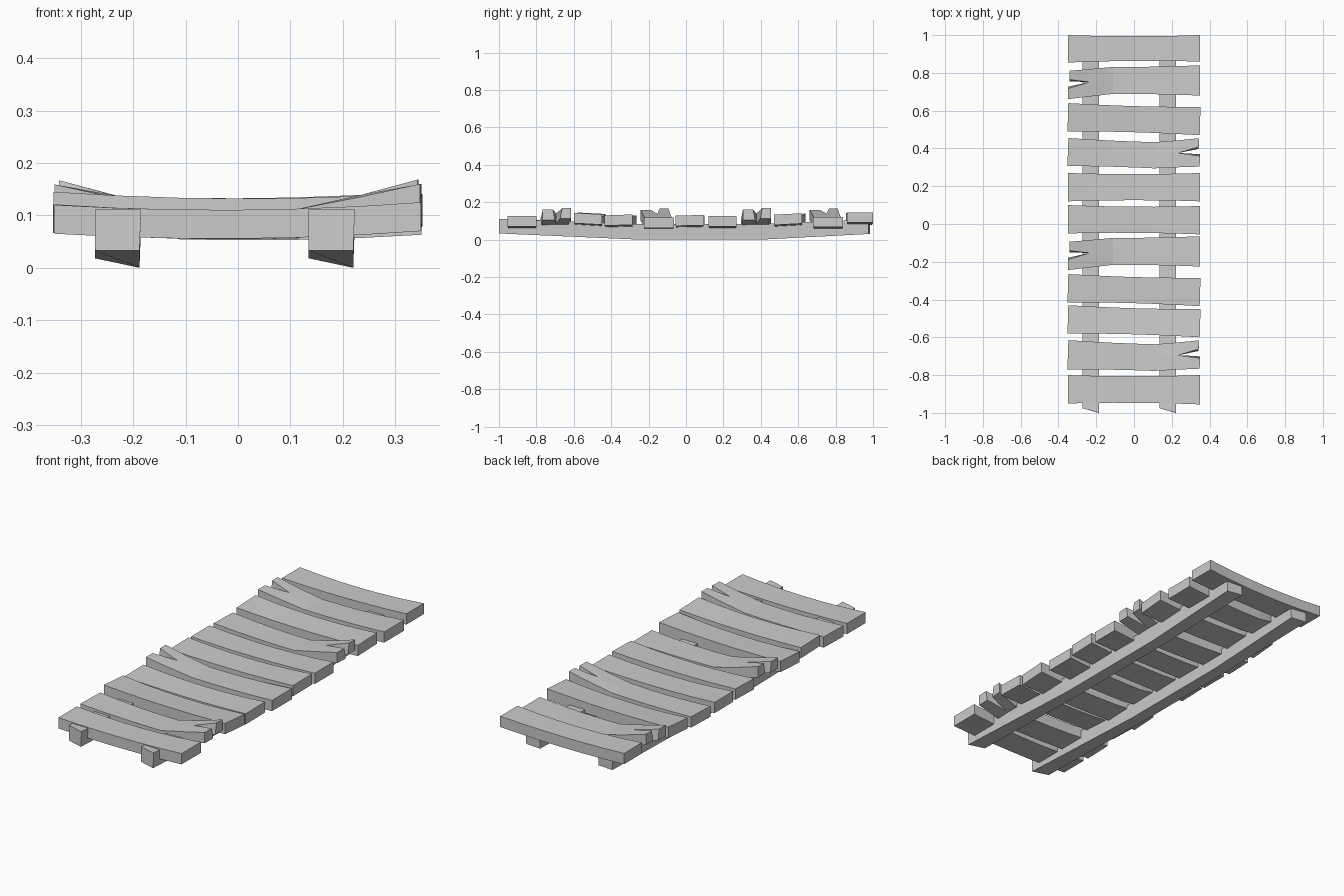
import bpy, bmesh

if "Cube" in bpy.data.objects:
    bpy.data.objects.remove(bpy.data.objects["Cube"])


def finish(name, bm):
    bmesh.ops.remove_doubles(bm, verts=bm.verts, dist=1e-5)
    bmesh.ops.recalc_face_normals(bm, faces=bm.faces)
    me = bpy.data.meshes.new(name)
    bm.to_mesh(me)
    bm.free()
    ob = bpy.data.objects.new(name, me)
    bpy.context.collection.objects.link(ob)


def quad(bm, *pts):
    bm.faces.new([bm.verts.new(p) for p in pts])


XL, XR, THICK, MID = -0.35, 0.35, 0.055, 0.53
STATIONS = [XL, -0.235, -0.11, 0.0, 0.11, 0.235, XR]


def plank(name, left, right, zl, zr, split=0, tilt=0.0):
    """left/right: (y front, y back) at each end; split: -1 left, 1 right."""
    bm = bmesh.new()
    slope = (sum(right) - sum(left)) / 2 / (XR - XL)

    def point(x, v, top, gap):
        t = (x - XL) / (XR - XL)
        belly = 1 - (x / XR) ** 2
        y0 = left[0] + (right[0] - left[0]) * t + 0.006 * belly
        y1 = left[1] + (right[1] - left[1]) * t - 0.006 * belly
        y = y0 + (y1 - y0) * v
        px = x - (y - (y0 + y1) / 2) * slope
        z = zl + (zr - zl) * t - 0.012 * belly + tilt * (v - 0.5)
        z += THICK if top else 0
        # splintered ends lift and bend away
        f = max(0, x * split - 0.11) / 0.24
        if split and f:
            y += f * 0.024 * split
            z += f * (0.046 if v > MID - 0.01 and gap >= 0 else 0.038)
            if x * split > 0.3:
                y += gap * (0.024 if top else 0.014)
                px -= split * 0.008 * (gap > 0)
        return (px, y, z)

    for a, b in zip(STATIONS, STATIONS[1:]):
        prong = split and (a + b) / 2 * split > 0.235
        for v0, v1, g in ((0, MID, -1), (MID, 1, 1)):
            def P(x, v, top):
                inner = abs(v - MID) < 1e-6
                at_end = split and x * split > 0.3
                if not at_end:
                    return point(x, v, top, 1 if inner else g)
                p = point(x, v, top, g)
                if not inner:   # outer edges do not open with the crack
                    p = (p[0], p[1] - g * (0.024 if top else 0.014), p[2])
                return p
            quad(bm, P(a, v0, 1), P(b, v0, 1), P(b, v1, 1), P(a, v1, 1))
            quad(bm, P(a, v0, 0), P(b, v0, 0), P(b, v1, 0), P(a, v1, 0))
            outer, inner = (v0, v1) if g < 0 else (v1, v0)
            for v in ((outer, inner) if prong else (outer,)):
                quad(bm, P(a, v, 0), P(b, v, 0), P(b, v, 1), P(a, v, 1))
            for x in (a, b):
                if x in (XL, XR):
                    quad(bm, P(x, v0, 0), P(x, v1, 0), P(x, v1, 1), P(x, v0, 1))
    finish(name, bm)


# Walkway planks, back to front
PLANKS = [
    ((0.855, 1.0), (0.86, 1.0), 0.088, 0.091, 0, 0),
    ((0.685, 0.835), (0.68, 0.84), 0.066, 0.067, -1, 0),
    ((0.49, 0.64), (0.47, 0.62), 0.080, 0.082, 0, 0.008),
    ((0.307, 0.455), (0.28, 0.43), 0.066, 0.067, 1, 0),
    ((0.12, 0.27), (0.12, 0.27), 0.070, 0.070, 0, 0),
    ((-0.05, 0.10), (-0.055, 0.095), 0.072, 0.075, 0, 0.003),
    ((-0.22, -0.07), (-0.225, -0.065), 0.066, 0.063, -1, 0),
    ((-0.415, -0.265), (-0.435, -0.285), 0.072, 0.077, 0, 0.005),
    ((-0.58, -0.43), (-0.60, -0.45), 0.086, 0.084, 0, -0.008),
    ((-0.77, -0.615), (-0.79, -0.64), 0.066, 0.067, 1, 0),
    ((-0.95, -0.80), (-0.955, -0.80), 0.065, 0.070, 0, 0),
]
for i, p in enumerate(PLANKS):
    plank(f"{'split_' if p[4] else ''}plank_{i + 1}", *p)

# Two bowed support beams: y at left, y at right, bottom left, bottom right, top
BEAM = [(-0.975, -1.0, 0.033, 0.033, 0.111), (-0.25, -0.25, 0.018, 0.0, 0.083),
        (0.40, 0.40, 0.018, 0.0, 0.083), (0.985, 0.975, 0.032, 0.030, 0.108)]
for name, x0 in (("left_beam", -0.273), ("right_beam", 0.135)):
    bm = bmesh.new()
    x1 = x0 + 0.088
    rings = [[(x0, yl, bl), (x1 - 0.003, yr, br), (x1, yr, t), (x0, yl, t)]
             for yl, yr, bl, br, t in BEAM]
    for r, s in zip(rings, rings[1:]):
        for k in range(4):
            n = (k + 1) % 4
            quad(bm, r[k], r[n], s[n], s[k])
    quad(bm, *rings[0])
    quad(bm, *rings[-1])
    finish(name, bm)
